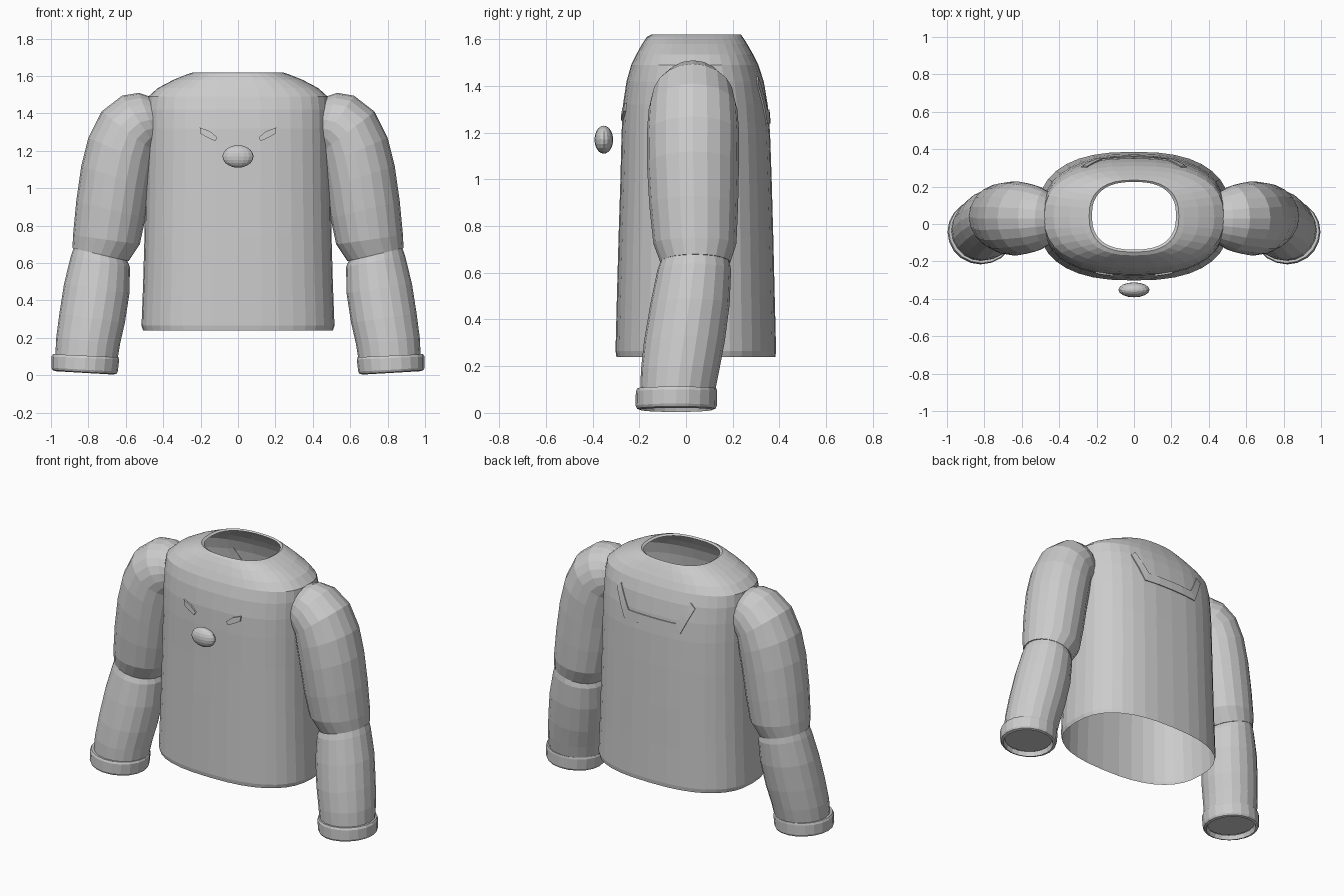
import bpy, bmesh, math
from mathutils import Vector

if "Cube" in bpy.data.objects:
    bpy.data.objects.remove(bpy.data.objects["Cube"])

grey = bpy.data.materials.new("light grey")
grey.diffuse_color = (0.6, 0.6, 0.6, 1)
grey.use_nodes = True
grey.node_tree.nodes["Principled BSDF"].inputs["Base Color"].default_value = grey.diffuse_color


def finish(name, bm, recalc=True):
    if recalc:
        bmesh.ops.recalc_face_normals(bm, faces=bm.faces)
    me = bpy.data.meshes.new(name)
    bm.to_mesh(me)
    bm.free()
    me.materials.append(grey)
    ob = bpy.data.objects.new(name, me)
    bpy.context.collection.objects.link(ob)
    return ob


def power(v, n):
    return math.copysign(abs(v) ** (2 / n), v)


def loft(bm, rings, cap_end=False):
    loops = [[bm.verts.new(p) for p in r] for r in rings]
    n = len(loops[0])
    for a, b in zip(loops, loops[1:]):
        for i in range(n):
            j = (i + 1) % n
            bm.faces.new((a[i], a[j], b[j], b[i]))
    if cap_end:
        bm.faces.new(loops[-1])


# Torso: open shell, rows of height, half width, front y, back y
TORSO = [(.24, .508, -.298, .383), (.265, .516, -.302, .386), (.5, .507, -.296, .38),
         (.75, .50, -.289, .374), (1.0, .495, -.281, .367), (1.2, .492, -.276, .36),
         (1.32, .49, -.27, .35), (1.42, .488, -.255, .333), (1.49, .48, -.235, .31),
         (1.535, .43, -.213, .288), (1.58, .345, -.188, .262), (1.61, .27, -.168, .243),
         (1.62, .24, -.15, .235), (1.612, .225, -.137, .225)]
N = 2.5


def torso_ring(z, hx, y0, y1, seg=36):
    cy, hy = (y0 + y1) / 2, (y1 - y0) / 2
    ts = [2 * math.pi * i / seg for i in range(seg)]
    return [(hx * power(math.cos(t), N), cy + hy * power(math.sin(t), N), z) for t in ts]


def torso_y(x, z, side):
    """Depth of the torso surface, side is -1 for front and 1 for back."""
    for a, b in zip(TORSO, TORSO[1:]):
        if a[0] <= z <= b[0]:
            f = (z - a[0]) / (b[0] - a[0])
            hx, y0, y1 = [a[k] + f * (b[k] - a[k]) for k in (1, 2, 3)]
            r = (1 - min(1, abs(x) / hx) ** N) ** (1 / N)
            return (y0 + y1) / 2 + side * r * (y1 - y0) / 2


bm = bmesh.new()
loft(bm, [torso_ring(*r) for r in TORSO])
finish("torso", bm)


# Sleeve parts: each row is outer x z, inner x z, centre y, half depth
def sleeve_ring(row, side, seg=20):
    ox, oz, ix, iz, cy, ry = row
    out = []
    for i in range(seg):
        t = 2 * math.pi * i / seg
        f = (1 + math.cos(t)) / 2
        out.append((side * (ix + f * (ox - ix)), cy + ry * math.sin(t), iz + f * (oz - iz)))
    return out


UPPER = [(.845, .67, .62, .625, .04, .11), (.885, .68, .585, .61, .04, .15),
         (.882, .75, .525, .70, .038, .178), (.865, .93, .495, .84, .033, .19),
         (.838, 1.12, .47, 1.0, .03, .197), (.80, 1.27, .45, 1.12, .03, .198),
         (.73, 1.41, .44, 1.19, .03, .19), (.62, 1.495, .43, 1.21, .03, .175),
         (.53, 1.51, .42, 1.22, .03, .15), (.47, 1.49, .41, 1.23, .03, .13)]
LOWER = [(.875, .69, .60, .63, .04, .145), (.893, .64, .578, .58, .035, .158),
         (.93, .49, .58, .44, .017, .17), (.955, .33, .605, .28, -.007, .173),
         (.972, .2, .63, .17, -.025, .168), (.977, .1, .645, .08, -.036, .16),
         (.97, .055, .66, .04, -.04, .155)]
CUFF = [(.975, .112, .655, .097, -.036, .16), (.99, .113, .64, .097, -.039, .17),
        (.997, .1, .635, .085, -.041, .174), (.997, .04, .643, .02, -.042, .174),
        (.992, .028, .65, .008, -.042, .168), (.975, .022, .667, .004, -.042, .155),
        (.965, .05, .675, .035, -.042, .148)]
for side, word in ((1, "right"), (-1, "left")):
    for part, rows, cap in (("upper_sleeve", UPPER, False), ("lower_sleeve", LOWER, True),
                            ("cuff", CUFF, False)):
        bm = bmesh.new()
        loft(bm, [sleeve_ring(r, side) for r in rows], cap)
        finish(word + "_" + part, bm)

# Nose: floating flattened ball
bm = bmesh.new()
bmesh.ops.create_uvsphere(bm, u_segments=16, v_segments=10, radius=1)
for v in bm.verts:
    v.co = Vector((v.co.x * .083, v.co.y * .04 - .352, v.co.z * .06 + 1.17))
finish("nose", bm)


# Plates that follow the torso surface between two x z polylines
def plate(name, edge_a, edge_b, side, lift, steps=4):
    bm = bmesh.new()
    pairs = []
    for k in range(len(edge_a) - 1):
        for s in range(steps + (k == len(edge_a) - 2)):
            f = s / steps
            pairs.append([Vector(e[k]).lerp(Vector(e[k + 1]), f) for e in (edge_a, edge_b)])
    rings = []
    for a, b in pairs:
        pts = []
        for p, h in ((a, -.003), (a, lift), (b, lift), (b, -.003)):
            pts.append((p.x, torso_y(p.x, p.y, side) + side * h, p.y))
        rings.append(pts)
    loft(bm, rings, True)
    bm.verts.ensure_lookup_table()
    bm.faces.new(bm.verts[:4])
    finish(name, bm)


# Slanted eyes on the front
for s, word in ((1, "right"), (-1, "left")):
    plate(word + "_eye", [(s * .11, 1.272), (s * .15, 1.305), (s * .205, 1.325)],
          [(s * .122, 1.252), (s * .165, 1.272), (s * .2, 1.292)], -1, .009, 2)

# Upturned band on the back
plate("back_band", [(-.28, 1.41), (-.2, 1.24), (.2, 1.24), (.28, 1.41)],
      [(-.25, 1.44), (-.17, 1.3), (.17, 1.3), (.25, 1.44)], 1, .006)
